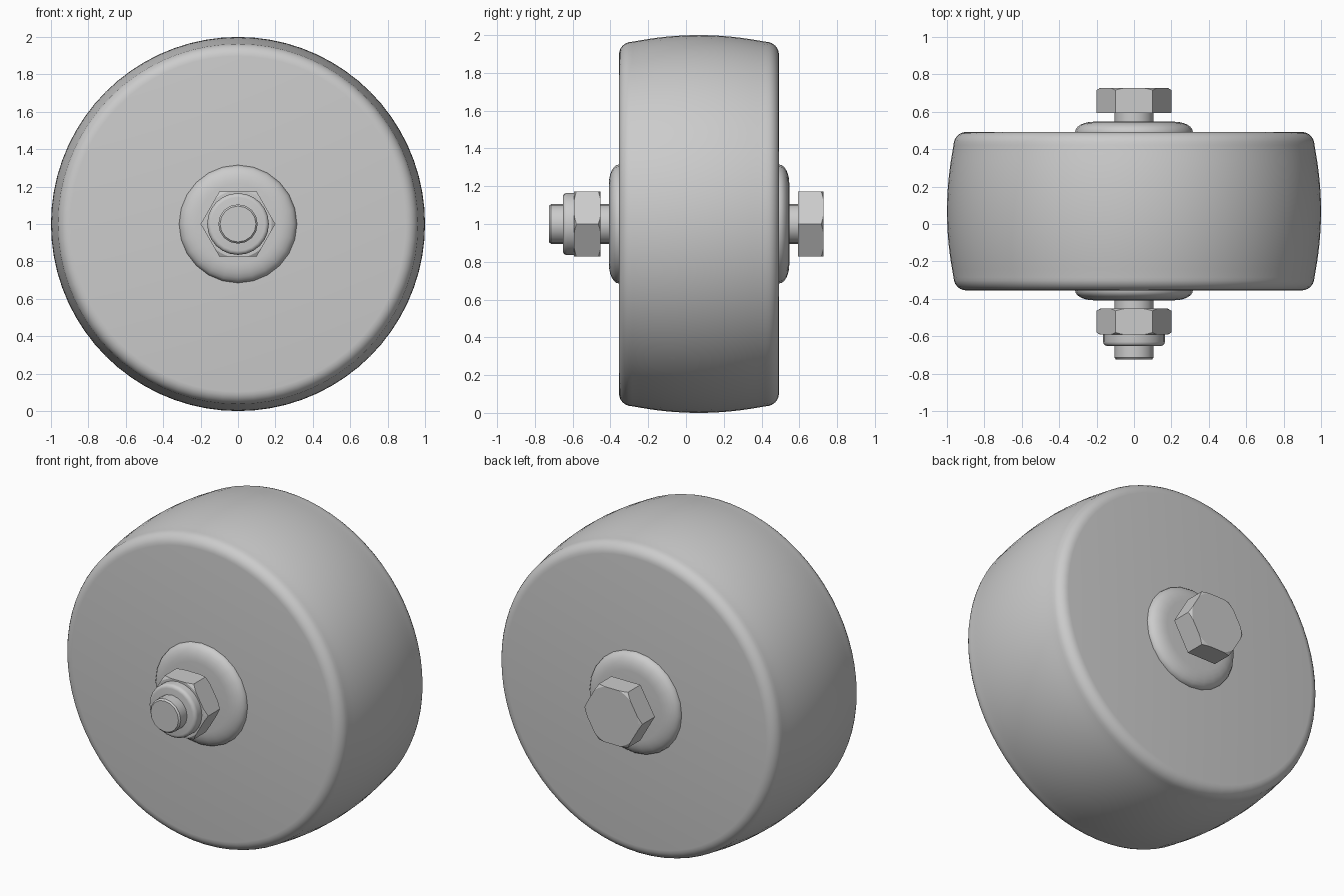
import bpy, bmesh, math

if "Cube" in bpy.data.objects:
    bpy.data.objects.remove(bpy.data.objects["Cube"])

AXLE_Z = 1.0

grey = bpy.data.materials.new("plain grey")
grey.use_nodes = True
colour = (0.6, 0.6, 0.6, 1)
grey.diffuse_color = colour
grey.node_tree.nodes["Principled BSDF"].inputs["Base Color"].default_value = colour


def lathe(name, profile, sides, smooth=True):
    """Spin (radius, y) points around the axle and cap both ends."""
    bm = bmesh.new()
    rings = []
    for r, y in profile:
        angles = [2 * math.pi * i / sides for i in range(sides)]
        rings.append([bm.verts.new((r * math.cos(a), y, r * math.sin(a))) for a in angles])
    for a, b in zip(rings, rings[1:]):
        for i in range(sides):
            j = (i + 1) % sides
            bm.faces.new((a[i], a[j], b[j], b[i]))
    bm.faces.new(rings[0])
    bm.faces.new(rings[-1])
    bmesh.ops.recalc_face_normals(bm, faces=bm.faces)
    mesh = bpy.data.meshes.new(name)
    bm.to_mesh(mesh)
    bm.free()
    mesh.materials.append(grey)
    obj = bpy.data.objects.new(name, mesh)
    obj.location.z = AXLE_Z
    bpy.context.collection.objects.link(obj)
    if smooth:
        bpy.ops.object.select_all(action="DESELECT")
        obj.select_set(True)
        bpy.context.view_layer.objects.active = obj
        bpy.ops.object.shade_smooth_by_angle(angle=math.radians(35))
    return obj


def arc(r, y, rad_r, rad_y, start, end, steps):
    """Elliptical arc of (radius, y) points, angles in degrees."""
    points = []
    for i in range(steps + 1):
        t = math.radians(start + (end - start) * i / steps)
        points.append((r + rad_r * math.cos(t), y + rad_y * math.sin(t)))
    return points


def hexagon(name, y0, y1, chamfer_start, chamfer_end):
    """Hexagonal prism with its corners turned down by a conical cutter."""
    obj = lathe(name, [(0.2, y0), (0.2, y1)], 6, smooth=False)
    r0 = 0.178 if chamfer_start else 0.25
    r1 = 0.178 if chamfer_end else 0.25
    cutter = lathe(name + "_cutter", [(r0, y0 - 0.001), (0.21, y0 + 0.018),
                                      (0.21, y1 - 0.018), (r1, y1 + 0.001)], 48)
    cutter.hide_render = True
    cutter.hide_set(True)
    mod = obj.modifiers.new("corner chamfer", "BOOLEAN")
    mod.operation = "INTERSECT"
    mod.solver = "EXACT"
    mod.object = cutter
    bpy.context.view_layer.update()
    # Bake the cut and drop the helper
    mesh = bpy.data.meshes.new_from_object(obj.evaluated_get(bpy.context.evaluated_depsgraph_get()))
    obj.modifiers.clear()
    obj.data = mesh
    bpy.data.objects.remove(cutter)
    mesh.shade_flat()
    return obj


# Wheel: flat sides, rounded shoulders and a crowned tread
front, back, middle = -0.355, 0.492, 0.068
shoulder = 0.07
crown = []
for i in range(1, 16):
    t = -1 + i / 8
    crown.append((1 - 0.036 * t * t, middle + t * (back - middle - shoulder)))
lathe("wheel",
      arc(0.897, front + shoulder, 0.068, shoulder, -90, 0, 6) + crown
      + arc(0.897, back - shoulder, 0.068, shoulder, 0, 90, 6), 72)

# Domed hub flanges on both sides
lathe("front_hub_flange", arc(0.215, front, 0.1, 0.053, -90, 0, 6) + [(0.315, front + 0.03)], 24)
lathe("back_hub_flange", [(0.315, back - 0.03)] + arc(0.215, back, 0.1, 0.055, 0, 90, 6), 24)

# Axle bolt, its head, and the lock nut with a rounded collar
lathe("axle_bolt", [(0.096, -0.725), (0.105, -0.715), (0.105, 0.62)], 16)
hexagon("bolt_head", 0.593, 0.728, False, True)
hexagon("lock_nut", -0.592, -0.452, True, True)
lathe("lock_nut_collar",
      arc(0.143, -0.63, 0.022, 0.022, -90, 0, 4) + [(0.165, -0.58)], 24)
